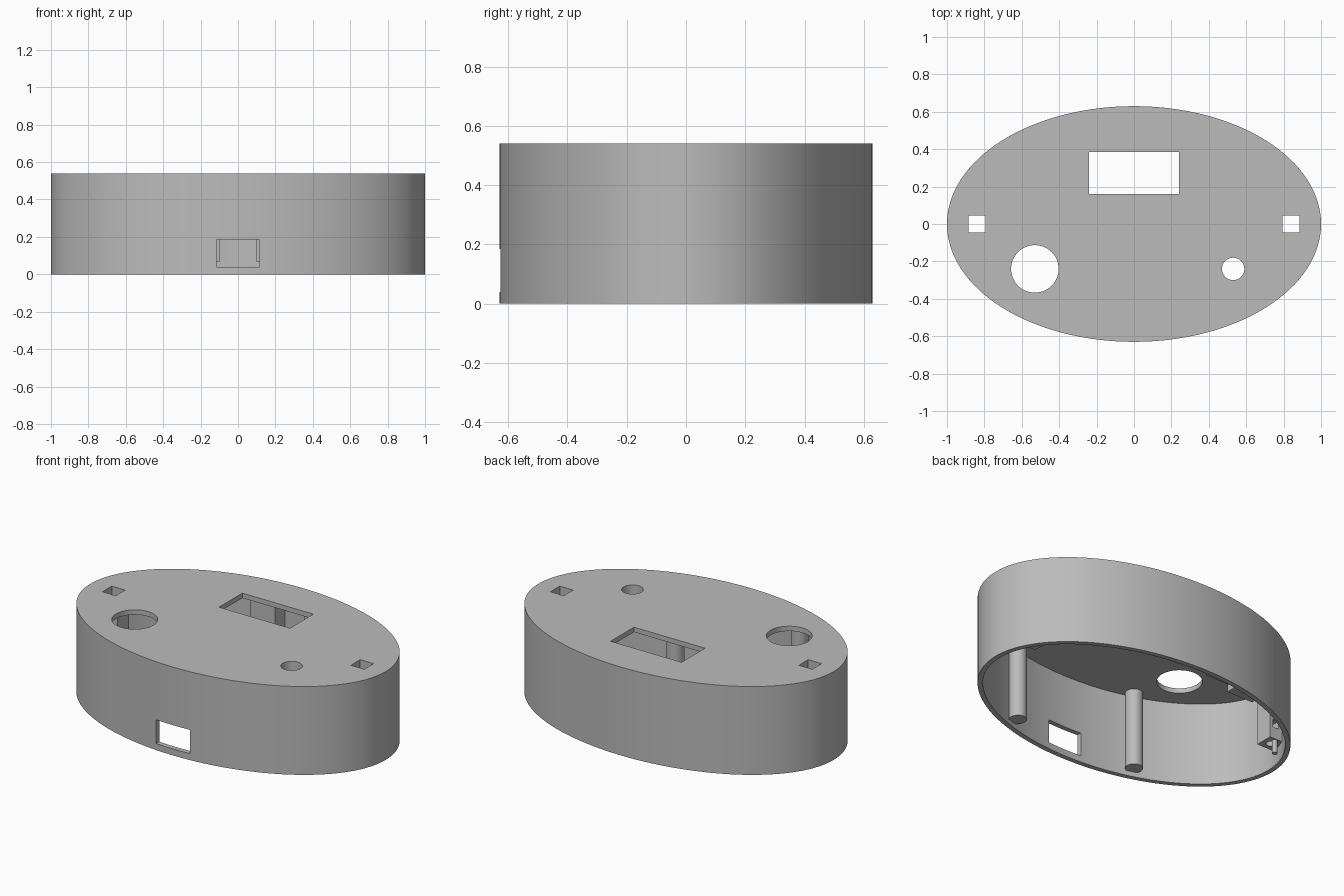
import bpy
import math

if "Cube" in bpy.data.objects:
    bpy.data.objects.remove(bpy.data.objects["Cube"], do_unlink=True)

RX, RY, H, WALL = 1.0, 0.63, 0.54, 0.03
CEIL = H - WALL

grey = bpy.data.materials.new("mid_grey")
grey.use_nodes = True
grey.diffuse_color = (0.5, 0.5, 0.5, 1)
grey.node_tree.nodes["Principled BSDF"].inputs["Base Color"].default_value = (0.5, 0.5, 0.5, 1)


def box(name, x0, x1, y0, y1, z0, z1):
    bpy.ops.mesh.primitive_cube_add(size=1, location=((x0 + x1) / 2, (y0 + y1) / 2, (z0 + z1) / 2))
    return finish(name, (x1 - x0, y1 - y0, z1 - z0))


def cylinder(name, x, y, z0, z1, rx, ry=None, sides=32):
    bpy.ops.mesh.primitive_cylinder_add(vertices=sides, radius=1, depth=1, location=(x, y, (z0 + z1) / 2))
    return finish(name, (rx, ry or rx, z1 - z0))


def finish(name, scale):
    ob = bpy.context.object
    ob.name = name
    ob.scale = scale
    bpy.ops.object.transform_apply(location=False, rotation=False, scale=True)
    ob.data.materials.append(grey)
    return ob


def activate(ob):
    bpy.ops.object.select_all(action="DESELECT")
    ob.select_set(True)
    bpy.context.view_layer.objects.active = ob


def boolean(ob, tool, operation="DIFFERENCE", keep_tool=False):
    activate(ob)
    mod = ob.modifiers.new("cut", "BOOLEAN")
    mod.operation, mod.solver, mod.object = operation, "EXACT", tool
    bpy.ops.object.modifier_apply(modifier=mod.name)
    if not keep_tool:
        bpy.data.objects.remove(tool, do_unlink=True)


# Hollow elliptical shell, open underneath
shell = cylinder("case_shell", 0, 0, 0, H, RX, RY, 128)
boolean(shell, cylinder("cavity", 0, 0, -0.2, CEIL, RX - WALL, RY - WALL, 128))

parts = [shell]

# Front screw posts
for side, label in ((-1, "right"), (1, "left")):
    parts.append(cylinder("screw_post_" + label, side * 0.42, -0.5, 0.03, CEIL + 0.01, 0.05))

# Blocks along the back wall, trimmed to the shell curve
outline = cylinder("outline", 0, 0, -0.1, H - 0.01, RX - 0.01, RY - 0.01, 128)
for side, label in ((-1, "right"), (1, "left")):
    xs = sorted((side * 0.1, side * 0.27))
    block = box("back_block_" + label, *xs, 0.5, 0.64, 0.065, CEIL + 0.01)
    boolean(block, outline, "INTERSECT", True)
    parts.append(block)

# End bracket with a screw hole and pin
bracket = box("end_bracket", -0.97, -0.85, 0.05, 0.16, 0.1, CEIL + 0.01)
boolean(bracket, outline, "INTERSECT", True)
boolean(bracket, cylinder("screw_hole", -0.9, 0.1, 0.05, 0.16, 0.025, sides=16))
boolean(bracket, box("bracket_notch", -0.91, -0.87, 0.0, 0.3, 0.17, 0.22))
parts += [bracket, cylinder("bracket_pin", -0.9, 0.14, 0.02, 0.11, 0.015, sides=16)]

# Collars under the strap slots and the small round opening
for side, label in ((-1, "right"), (1, "left")):
    x = side * 0.84
    collar = box("slot_collar_" + label, x - 0.09, x + 0.09, -0.09, 0.09, 0.46, CEIL + 0.01)
    boolean(collar, outline, "INTERSECT", True)
    boolean(collar, box("slot", x - 0.045, x + 0.045, -0.045, 0.045, 0.3, 0.7))
    parts.append(collar)
mount = box("button_mount", 0.43, 0.63, -0.34, -0.14, 0.4, CEIL + 0.01)
boolean(mount, cylinder("hole", 0.53, -0.24, 0.3, 0.7, 0.06))
parts.append(mount)
bpy.data.objects.remove(outline, do_unlink=True)

# Openings through the top plate
boolean(shell, box("screen_cut", -0.24, 0.24, 0.16, 0.385, 0.48, 0.7))
boolean(shell, cylinder("large_cut", -0.53, -0.24, 0.48, 0.7, 0.127, sides=64))
boolean(shell, cylinder("small_cut", 0.53, -0.24, 0.48, 0.7, 0.06))
for side in (-1, 1):
    x = side * 0.84
    boolean(shell, box("slot_cut", x - 0.045, x + 0.045, -0.045, 0.045, 0.48, 0.7))

# Window through the front wall
boolean(shell, box("window_cut", -0.115, 0.115, -0.8, -0.55, 0.04, 0.185))

for ob in parts:
    activate(ob)
    bpy.ops.object.shade_smooth_by_angle(angle=math.radians(30))
